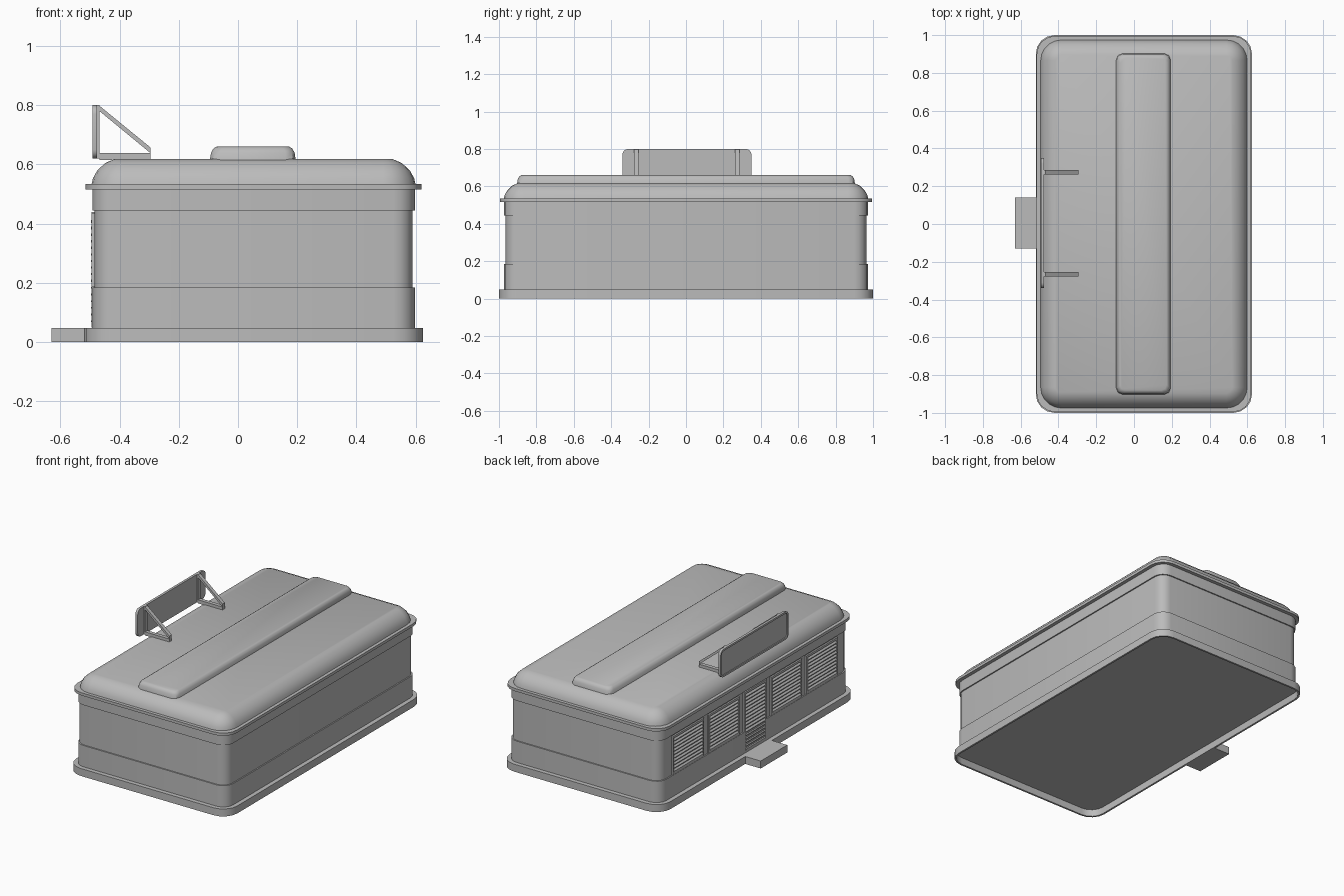
import bpy, bmesh, math
from mathutils import Vector

cube = bpy.data.objects.get("Cube")
if cube:
    bpy.data.objects.remove(cube)

grey = bpy.data.materials.new("plain grey")
grey.use_nodes = True
SHADE = (0.5, 0.5, 0.5, 1)
grey.diffuse_color = SHADE
grey.node_tree.nodes["Principled BSDF"].inputs["Base Color"].default_value = SHADE

MID_X = 0.0525          # centre line of the building
HALF_X, HALF_Y = 0.5725, 1.0
MID_Y = 0.005           # centre of sign, door and step


def finish(name, bm, angle=35):
    bmesh.ops.recalc_face_normals(bm, faces=bm.faces)
    mesh = bpy.data.meshes.new(name)
    bm.to_mesh(mesh)
    bm.free()
    obj = bpy.data.objects.new(name, mesh)
    obj.data.materials.append(grey)
    bpy.context.collection.objects.link(obj)
    bpy.ops.object.select_all(action='DESELECT')
    obj.select_set(True)
    bpy.context.view_layer.objects.active = obj
    bpy.ops.object.shade_smooth_by_angle(angle=math.radians(angle))
    return obj


def outline(hx, hy, radius, steps=4):
    """Rounded rectangle, counter-clockwise."""
    points = []
    for quarter, (sx, sy) in enumerate([(1, 1), (-1, 1), (-1, -1), (1, -1)]):
        for i in range(steps + 1):
            a = math.pi / 2 * (quarter + i / steps)
            points.append((sx * (hx - radius) + radius * math.cos(a),
                           sy * (hy - radius) + radius * math.sin(a)))
    return points


def loft(name, rings, cx=MID_X, hx=HALF_X, hy=HALF_Y, radius=0.1, steps=4, angle=35):
    """Stack of rounded rectangles given as (inset, height)."""
    bm = bmesh.new()
    loops = []
    for d, z in rings:
        loops.append([bm.verts.new((cx + x, y, z)) for x, y in
                      outline(hx - d, hy - d, max(radius - d, 0.03), steps)])
    for a, b in zip(loops, loops[1:]):
        n = len(a)
        for i in range(n):
            bm.faces.new((a[i], a[(i + 1) % n], b[(i + 1) % n], b[i]))
    bm.faces.new(loops[0])
    bm.faces.new(loops[-1])
    return finish(name, bm, angle)


def add_box(bm, x, y, z):
    """Box from (low, high) pairs."""
    verts = bmesh.ops.create_cube(bm, size=1)["verts"]
    for v in verts:
        v.co = Vector([(lo + hi) / 2 + c * (hi - lo)
                       for c, (lo, hi) in zip(v.co, (x, y, z))])
    return verts


def add_prism(bm, profile, axis, lo, hi):
    """Extrude a two-axis profile along x or y."""
    def place(p, t):
        return (t, p[0], p[1]) if axis == 'x' else (p[0], t, p[1])
    ends = [[bm.verts.new(place(p, t)) for p in profile] for t in (lo, hi)]
    n = len(profile)
    for i in range(n):
        j = (i + 1) % n
        bm.faces.new((ends[0][i], ends[0][j], ends[1][j], ends[1][i]))
    for end in ends:
        bm.faces.new(end)


# Building shell, from the ground up
loft("base", [(0.012, 0.045), (0.012, 0), (0, 0), (0, 0.048), (0.04, 0.048)])
loft("lower_wall_band", [(0.028, 0.046), (0.028, 0.185), (0.04, 0.185)])
loft("main_wall", [(0.036, 0.18), (0.036, 0.45)])
loft("upper_wall_band", [(0.04, 0.445), (0.028, 0.445), (0.028, 0.52)])
loft("roof_rim", [(0.03, 0.516), (0.005, 0.516), (0.005, 0.534), (0.03, 0.534)])
loft("roof", [(0.025, 0.53), (0.03, 0.553), (0.045, 0.58), (0.072, 0.605),
              (0.105, 0.619)], radius=0.135, steps=5, angle=50)

# Long raised vent on the roof
loft("roof_vent", [(0, 0.615), (0.004, 0.64), (0.012, 0.654), (0.022, 0.66)],
     cx=0.05, hx=0.145, hy=0.903, radius=0.035, steps=2, angle=40)

# Entrance step
bm = bmesh.new()
add_box(bm, (-0.63, -0.516), (MID_Y - 0.135, MID_Y + 0.135), (0, 0.048))
finish("entrance_step", bm)


# Louvred openings along the entrance wall
def louvre(name, y0, y1, z0, z1):
    edge = 0.014
    bm = bmesh.new()
    front, back = -0.494, -0.475
    add_box(bm, (front, back), (y0, y0 + edge), (z0, z1))
    add_box(bm, (front, back), (y1 - edge, y1), (z0, z1))
    add_box(bm, (front, back), (y0 + edge, y1 - edge), (z0, z0 + edge))
    add_box(bm, (front, back), (y0 + edge, y1 - edge), (z1 - edge, z1))
    count = round((z1 - z0 - 2 * edge) / 0.022)
    pitch = (z1 - z0 - 2 * edge) / count
    for i in range(count):
        z = z0 + edge + i * pitch
        slat = [(-0.482, z + pitch), (-0.497, z + 0.35 * pitch),
                (-0.497, z + 0.1 * pitch), (-0.482, z + 0.7 * pitch)]
        add_prism(bm, slat, 'y', y0 + edge, y1 - edge)
    finish(name, bm)


for side, word in ((1, "back"), (-1, "front")):
    for inner, outer, place in ((0.16, 0.475, "inner"), (0.52, 0.84, "outer")):
        y0, y1 = sorted((side * inner, side * outer))
        louvre(f"{word}_{place}_window", y0, y1, 0.188, 0.435)
louvre("door", -0.115, 0.115, 0.05, 0.44)

# Sign board with a raised rounded border
bm = bmesh.new()
CZ = 0.71
layers = [(0, -0.476), (0, -0.492), (0.012, -0.492), (0.012, -0.486)]
loops = [[bm.verts.new((x, MID_Y + p, CZ + q)) for p, q in
          outline(0.345 - d, 0.09 - d, 0.03 - d)] for d, x in layers]
for a, b in zip(loops, loops[1:]):
    for i in range(len(a)):
        j = (i + 1) % len(a)
        bm.faces.new((a[i], a[j], b[j], b[i]))
bm.faces.new(loops[0])
bm.faces.new(loops[-1])
finish("sign_board", bm)

# Triangular sign brackets
for side, word in ((1, "back"), (-1, "front")):
    y = MID_Y + side * 0.27
    lo, hi = y - 0.012, y + 0.012
    bm = bmesh.new()
    add_box(bm, (-0.477, -0.468), (lo, hi), (0.62, 0.80))
    add_box(bm, (-0.468, -0.295), (lo, hi), (0.615, 0.638))
    add_prism(bm, [(-0.47, 0.80), (-0.295, 0.657), (-0.295, 0.638), (-0.47, 0.782)],
              'y', lo, hi)
    finish(word + "_sign_bracket", bm)
